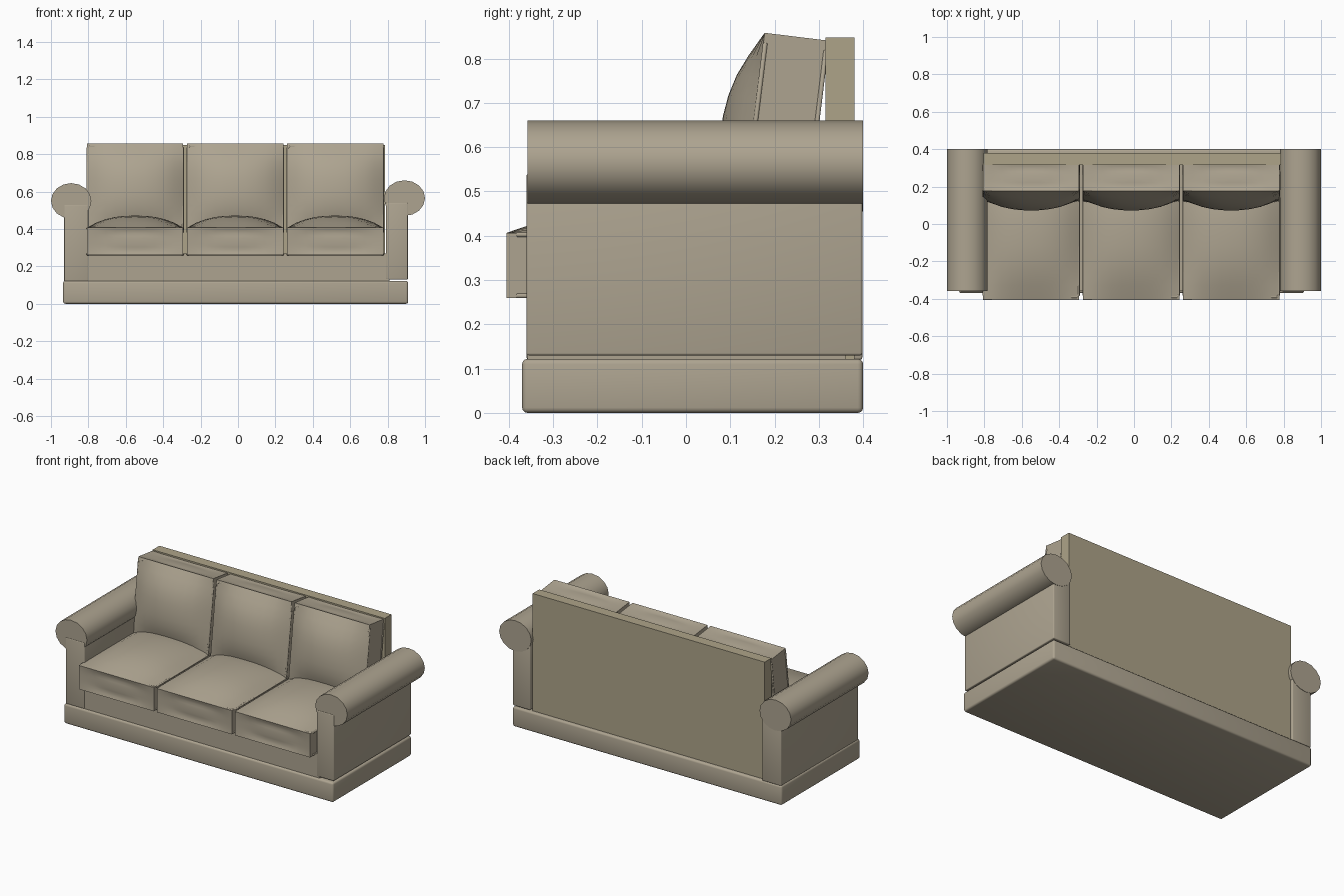
import bpy, bmesh, math
from mathutils import Vector

if "Cube" in bpy.data.objects:
    bpy.data.objects.remove(bpy.data.objects["Cube"])


def material(name, rgb):
    m = bpy.data.materials.new(name)
    m.diffuse_color = (*rgb, 1)
    m.use_nodes = True
    m.node_tree.nodes["Principled BSDF"].inputs["Base Color"].default_value = m.diffuse_color
    return m


FABRIC = material("fabric", (0.42, 0.37, 0.28))
PANEL = material("panel_fabric", (0.42, 0.37, 0.25))


def add_object(name, bm, mat=FABRIC):
    me = bpy.data.meshes.new(name)
    bm.to_mesh(me)
    bm.free()
    me.materials.append(mat)
    ob = bpy.data.objects.new(name, me)
    bpy.context.collection.objects.link(ob)
    return ob


def smooth(ob, angle=40):
    bpy.ops.object.select_all(action='DESELECT')
    ob.select_set(True)
    bpy.context.view_layer.objects.active = ob
    bpy.ops.object.shade_smooth_by_angle(angle=math.radians(angle))


def box(name, x, y, z, bevel=0.0, mat=FABRIC):
    bm = bmesh.new()
    bmesh.ops.create_cube(bm, size=1)
    for v in bm.verts:
        for i, (lo, hi) in enumerate((x, y, z)):
            v.co[i] = lo + (v.co[i] + 0.5) * (hi - lo)
    if bevel:
        bmesh.ops.bevel(bm, geom=bm.edges[:], offset=bevel, segments=3,
                        profile=0.5, affect='EDGES')
    ob = add_object(name, bm, mat)
    if bevel:
        smooth(ob)
    return ob


def cushion(name, w, l, t, crown, loc, tilt=0.0):
    """Box cushion with a crowned face, softly bulging sides and piping."""
    bm = bmesh.new()
    bmesh.ops.create_cube(bm, size=2)
    bmesh.ops.subdivide_edges(bm, edges=bm.edges[:], cuts=9, use_grid_fill=True)
    for v in bm.verts:
        a, b, c = v.co
        fall = lambda q: 1 - min(1, abs(q)) ** 2.4
        x, y, z = a * w / 2, b * l / 2, c * t / 2
        if c > 0.999:
            z += crown * fall(a) * fall(b)
        if abs(b) > 0.999:
            y += math.copysign(0.012 * fall(a) * fall(c) - 0.008, b)
        if abs(a) > 0.999:
            x -= math.copysign(0.004, a)
        v.co = (x, y, z)
    ob = add_object(name, bm)
    ob.location = loc
    ob.rotation_euler.x = tilt
    smooth(ob, 50)
    # piping along both rims
    cu = bpy.data.curves.new(name + "_piping", 'CURVE')
    cu.dimensions = '3D'
    cu.bevel_depth = 0.006
    cu.bevel_resolution = 1
    hx, hy, k = w / 2 - 0.006, l / 2 - 0.006, 0.012
    ring = [(hx, hy - k), (hx - k, hy), (k - hx, hy), (-hx, hy - k),
            (-hx, k - hy), (k - hx, -hy), (hx - k, -hy), (hx, k - hy)]
    for z in (t / 2 - 0.004, 0.005 - t / 2):
        sp = cu.splines.new('POLY')
        sp.points.add(len(ring) - 1)
        for p, (px, py) in zip(sp.points, ring):
            p.co = (px, py, z, 1)
        sp.use_cyclic_u = True
    cu.materials.append(FABRIC)
    pipe = bpy.data.objects.new(name + "_piping", cu)
    bpy.context.collection.objects.link(pipe)
    pipe.location = loc
    pipe.rotation_euler.x = tilt


def arm_roll(name, cx, cz, rx, rz, y0, y1):
    bm = bmesh.new()
    n = 16
    ends = [[bm.verts.new((cx + rx * math.cos(2 * math.pi * i / n), y,
                           cz + rz * math.sin(2 * math.pi * i / n)))
             for i in range(n)] for y in (y0, y1)]
    for ring in ends:
        bm.faces.new(ring)
    for i in range(n):
        j = (i + 1) % n
        bm.faces.new((ends[0][i], ends[0][j], ends[1][j], ends[1][i]))
    bmesh.ops.recalc_face_normals(bm, faces=bm.faces[:])
    smooth(add_object(name, bm))


# plinth, seat platform and back panel
box("plinth", (-0.935, 0.91), (-0.37, 0.40), (0, 0.122), 0.012)
box("seat_platform", (-0.81, 0.81), (-0.358, 0.36), (0.12, 0.268))
box("back_panel", (-0.805, 0.785), (0.315, 0.38), (0.12, 0.848), mat=PANEL)

# arms with rolled tops
box("left_arm", (-0.93, -0.80), (-0.36, 0.398), (0.12, 0.53), 0.005)
box("right_arm", (0.79, 0.908), (-0.36, 0.398), (0.13, 0.54), 0.005)
arm_roll("left_arm_roll", -0.892, 0.55, 0.108, 0.095, -0.358, 0.40)
arm_roll("right_arm_roll", 0.89, 0.565, 0.11, 0.095, -0.358, 0.40)

# three seat cushions and three leaning back cushions
for side, cx in (("left", -0.55), ("middle", -0.015), ("right", 0.52)):
    cushion(side + "_seat_cushion", 0.522, 0.70, 0.147, 0.065,
            Vector((cx, -0.047, 0.333)))
    cushion(side + "_back_cushion", 0.522, 0.47, 0.147, 0.072,
            Vector((cx, 0.221, 0.608)), math.radians(83))
